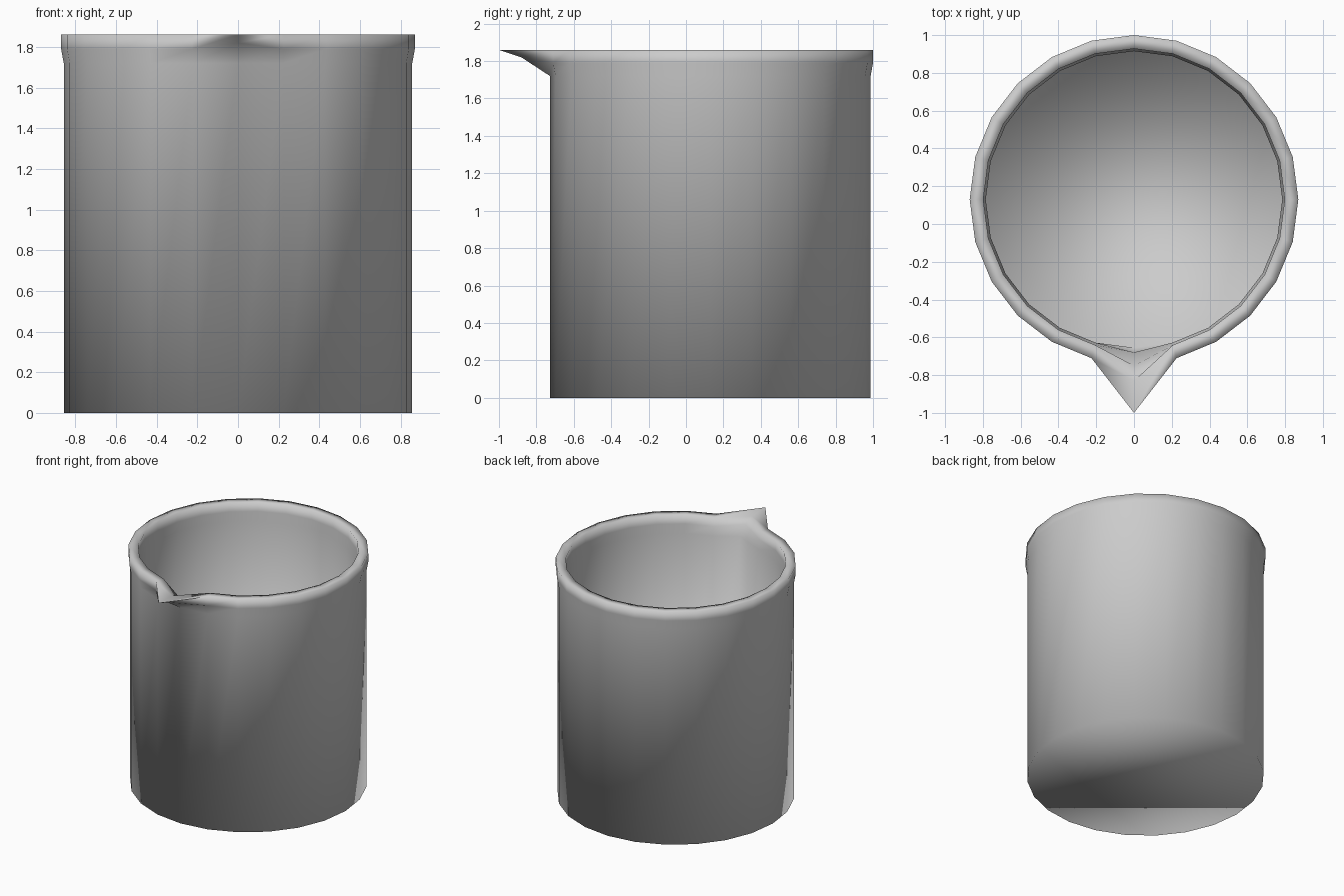
import bpy, bmesh
from math import sin, cos, pi

if "Cube" in bpy.data.objects:
    bpy.data.objects.remove(bpy.data.objects["Cube"])

SIDES = 24
CENTRE_Y = 0.13

# Wall profile, outside bottom -> rim -> inside floor:
# (radius, z, spout y, spout z); None = plain ring without a spout
PROFILE = [
    (0.857, 0.00, None, None),
    (0.857, 1.72, None, None),
    (0.870, 1.79, -0.88, 1.82),
    (0.870, 1.86, -1.00, 1.86),
    (0.798, 1.86, -0.83, 1.855),
    (0.798, 1.79, -0.75, 1.82),
    (0.785, 1.72, -0.68, 1.75),
    (0.785, 0.07, None, None),
]

bm = bmesh.new()
rings = []
for r, z, sy, sz in PROFILE:
    ring = []
    for i in range(SIDES):
        a = -pi / 2 + 2 * pi * i / SIDES
        co = (r * cos(a), CENTRE_Y + r * sin(a), z)
        # the single front vertex is pulled out into the pouring spout
        if i == 0 and sy is not None:
            co = (0, sy, sz)
        ring.append(bm.verts.new(co))
    rings.append(ring)

# walls
for lo, hi in zip(rings, rings[1:]):
    for i in range(SIDES):
        j = (i + 1) % SIDES
        bm.faces.new((lo[i], lo[j], hi[j], hi[i]))

# underside and inner floor
bm.faces.new(rings[0][::-1])
bm.faces.new(rings[-1])
bmesh.ops.recalc_face_normals(bm, faces=bm.faces)

mesh = bpy.data.meshes.new("beaker")
bm.to_mesh(mesh)
bm.free()
beaker = bpy.data.objects.new("beaker", mesh)
bpy.context.collection.objects.link(beaker)

# smooth shading with crisp bottom edge
bpy.context.view_layer.objects.active = beaker
beaker.select_set(True)
bpy.ops.object.shade_smooth_by_angle(angle=1.6)
